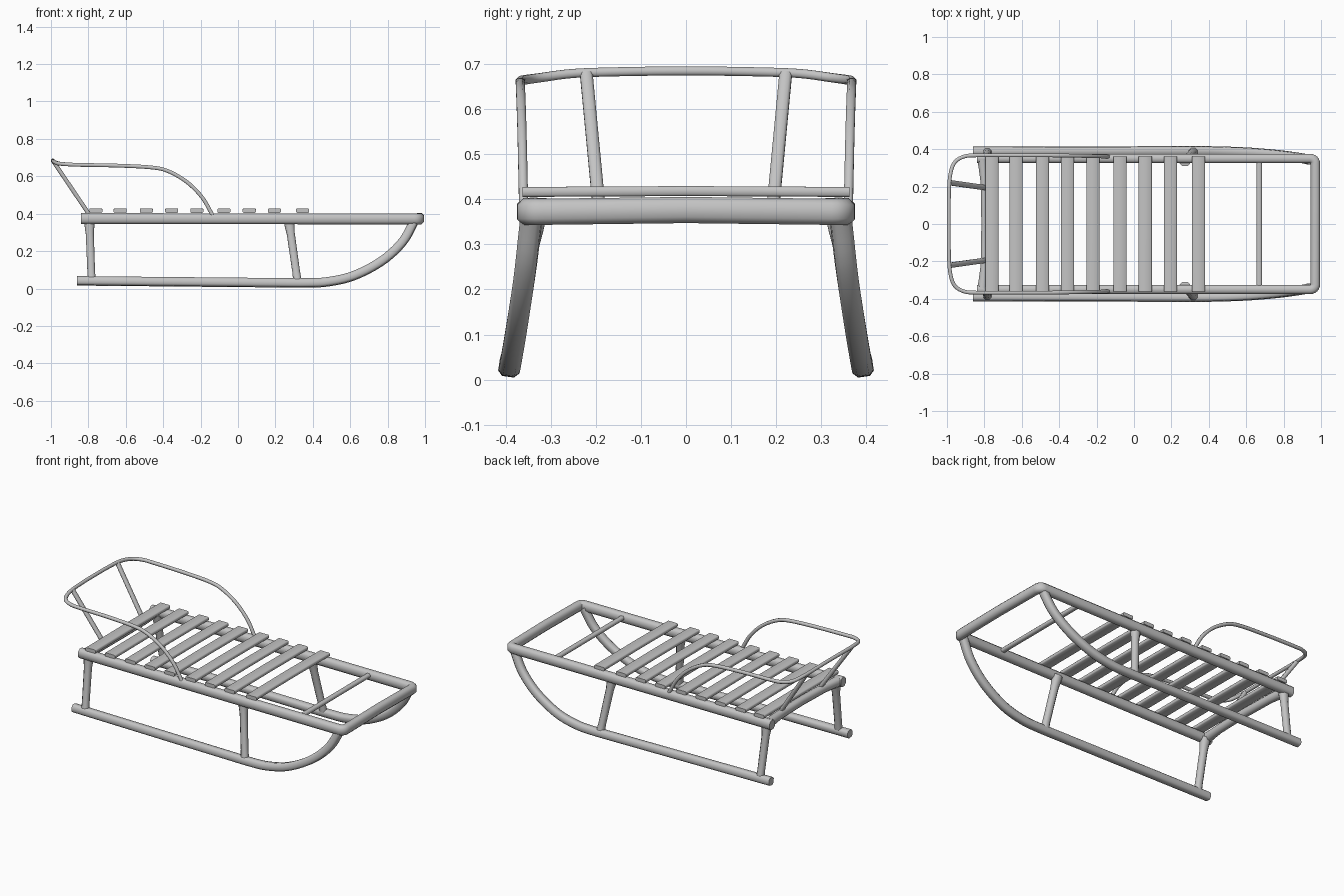
import bpy, bmesh, math
from mathutils import Vector

if "Cube" in bpy.data.objects:
    bpy.data.objects.remove(bpy.data.objects["Cube"], do_unlink=True)

GREY = (0.55, 0.55, 0.55, 1)
grey = bpy.data.materials.new("plain grey")
grey.use_nodes = True
grey.diffuse_color = GREY
grey.node_tree.nodes["Principled BSDF"].inputs["Base Color"].default_value = GREY


def smooth_path(points, steps=5):
    """Catmull-Rom curve through the points."""
    p = [Vector(q) for q in points]
    p = [2 * p[0] - p[1]] + p + [2 * p[-1] - p[-2]]
    path = []
    for a, b, c, d in zip(p, p[1:], p[2:], p[3:]):
        for k in range(steps):
            t = k / steps
            path.append(0.5 * (2 * b + (c - a) * t + (2 * a - 5 * b + 4 * c - d) * t * t
                               + (3 * b - a - 3 * c + d) * t ** 3))
    return path + [p[-2]]


def sweep(name, path, width, height, up, cut=0.27, scales=None, mirror=False):
    """Sweep a chamfered rectangle along a path; cut is the chamfer share."""
    path = [Vector(q) for q in path]
    scales = scales or [1] * len(path)
    bm = bmesh.new()
    rings = []
    for i, point in enumerate(path):
        tangent = (path[min(i + 1, len(path) - 1)] - path[max(i - 1, 0)]).normalized()
        side = Vector(up).cross(tangent).normalized()
        above = tangent.cross(side)
        w, h = width / 2 * scales[i], height / 2 * scales[i]
        c = 2 * cut * min(w, h)
        section = [(w, h - c), (w - c, h), (c - w, h), (-w, h - c),
                   (-w, c - h), (c - w, -h), (w - c, -h), (w, c - h)]
        rings.append([bm.verts.new(point + side * u + above * v) for u, v in section])
    for a, b in zip(rings, rings[1:]):
        for k in range(8):
            bm.faces.new((a[k], a[(k + 1) % 8], b[(k + 1) % 8], b[k]))
    bm.faces.new(rings[0])
    bm.faces.new(rings[-1])
    bmesh.ops.recalc_face_normals(bm, faces=bm.faces[:])
    mesh = bpy.data.meshes.new(name)
    bm.to_mesh(mesh)
    bm.free()
    mesh.materials.append(grey)
    obj = bpy.data.objects.new(name, mesh)
    bpy.context.collection.objects.link(obj)
    bpy.ops.object.select_all(action='DESELECT')
    obj.select_set(True)
    bpy.context.view_layer.objects.active = obj
    bpy.ops.object.shade_smooth_by_angle(angle=math.radians(50))
    if mirror:
        mod = obj.modifiers.new("mirror", 'MIRROR')
        mod.use_axis = (False, True, False)
    return obj


def both_sides(half):
    """Complete a path that ends on the centre line."""
    return half + [Vector((q[0], -q[1], q[2])) for q in reversed(half[:-1])]


UP = (0, 0, 1)

# Seat frame: two side rails joined by the front bar
r, cx, cy = 0.027, 0.97, 0.35
corner = [(cx - r + r * math.sin(a), cy - r + r * math.cos(a), 0.372)
          for a in (math.radians(d) for d in range(0, 91, 15))]
frame_half = [(-0.84, cy, 0.374), (0, cy, 0.373)] + corner + [(cx, 0, 0.376)]
sweep("seat_frame", both_sides(frame_half), 0.05, 0.058, UP)

# Rear cross bar, flared where it meets the rails
sweep("rear_cross_bar",
      both_sides([(-0.81, 0.345, 0.374), (-0.805, 0.3, 0.374), (-0.797, 0.22, 0.374),
                  (-0.793, 0, 0.376)]),
      0.046, 0.05, UP, scales=[1.2, 1.1, 1, 1, 1, 1.1, 1.2])

# Seat slats and the thin foot rod
for i, x in enumerate((-0.76, -0.63, -0.49, -0.355, -0.22, -0.075, 0.06, 0.195, 0.345)):
    reach = 0.362 if i else 0.367
    sweep(f"seat_slat_{i + 1}", [(x, -reach, 0.416), (x, 0, 0.418), (x, reach, 0.416)],
          0.07, 0.022, UP, cut=0.2)
sweep("foot_rod", [(0.67, -0.335, 0.378), (0.67, 0.335, 0.378)], 0.03, 0.025, UP)

# Runners with upswept noses
nose = [(0.2, 0.391, 0.031), (0.36, 0.391, 0.03), (0.48, 0.389, 0.036), (0.62, 0.383, 0.069),
        (0.77, 0.37, 0.148), (0.88, 0.355, 0.25), (0.945, 0.342, 0.365)]
sweep("runner", [(-0.86, 0.388, 0.041)] + smooth_path(nose), 0.047, 0.047,
      (0, -0.15, 0.99), cut=0.22, mirror=True)

# Legs, splayed outward and flared at the top
for name, top, foot in (("rear_leg", -0.795, -0.783), ("front_leg", 0.272, 0.318)):
    legs = [(top + (foot - top) * t, 0.335 + 0.052 * t, 0.365 - 0.325 * t)
            for t in (0, 0.1, 0.22, 0.85, 1)]
    sweep(name, legs, 0.04, 0.043, (1, 0, 0), scales=[1.3, 1.2, 1, 0.95, 1.05], mirror=True)

# Bent hand rail and its two back posts
rail = [(-0.135, 0.36, 0.39), (-0.19, 0.362, 0.485), (-0.27, 0.364, 0.567),
        (-0.37, 0.366, 0.626), (-0.46, 0.367, 0.647), (-0.64, 0.367, 0.657),
        (-0.84, 0.367, 0.661), (-0.91, 0.36, 0.664), (-0.962, 0.325, 0.669),
        (-0.985, 0.245, 0.679), (-0.99, 0.12, 0.683), (-0.99, 0, 0.684)]
sweep("hand_rail", smooth_path(both_sides([Vector(q) for q in rail])), 0.02, 0.02, UP)
sweep("back_post", [(-0.986, 0.221, 0.678), (-0.795, 0.194, 0.395)], 0.028, 0.022,
      (0.8, 0, 0.55), mirror=True)
